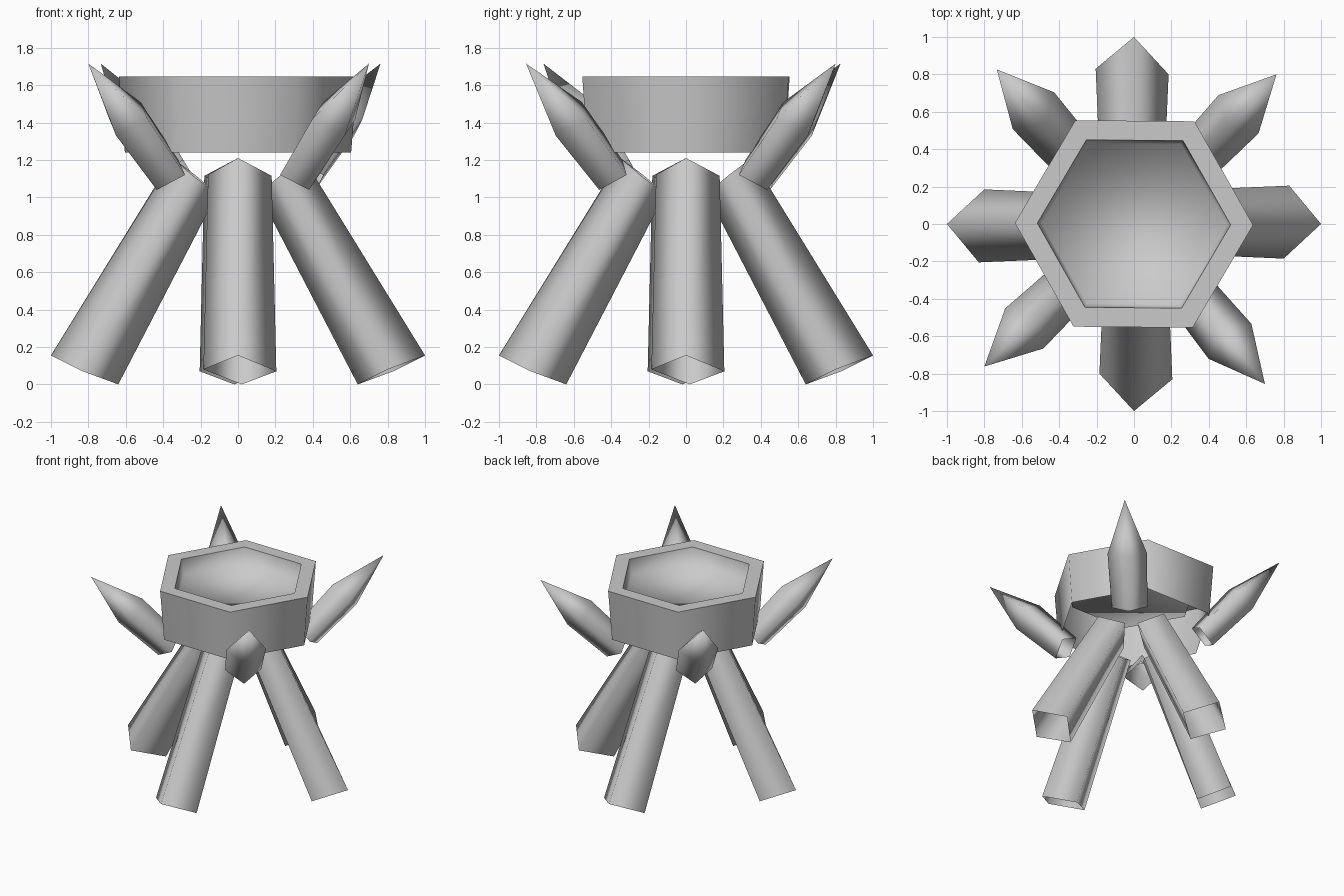
import bpy
import bmesh
import math
from mathutils import Matrix, Vector

cube = bpy.data.objects.get("Cube")
if cube:
    bpy.data.objects.remove(cube, do_unlink=True)

GREY = (0.59, 0.59, 0.59, 1.0)
grey = bpy.data.materials.new("plain_grey")
grey.use_nodes = True
grey.diffuse_color = GREY
grey.node_tree.nodes["Principled BSDF"].inputs["Base Color"].default_value = GREY


def loft(name, rings, angle=0.0, cap=False, sharp=()):
    """Skin a stack of rings, smooth shaded; a one-point ring becomes a tip."""
    bm = bmesh.new()
    turn = Matrix.Rotation(math.radians(angle), 3, "Z")
    loops = [[bm.verts.new(turn @ Vector(p)) for p in ring] for ring in rings]
    for low, high in zip(loops, loops[1:]):
        n = len(low)
        for i in range(n):
            j = (i + 1) % n
            if len(high) == 1:
                bm.faces.new((low[i], low[j], high[0]))
            else:
                bm.faces.new((low[i], low[j], high[j], high[i]))
    if cap:
        bm.faces.new(loops[-1])
    for f in bm.faces:
        f.smooth = True
    for k in sharp:
        for a, b in zip(loops[k], loops[k][1:] + loops[k][:1]):
            bm.edges.get((a, b)).smooth = False
    mesh = bpy.data.meshes.new(name)
    bm.to_mesh(mesh)
    bm.free()
    mesh.materials.append(grey)
    obj = bpy.data.objects.new(name, mesh)
    bpy.context.collection.objects.link(obj)
    return obj


def hexagon(radius, z):
    steps = [math.radians(60 * i) for i in range(6)]
    return [(radius * math.cos(a), radius * math.sin(a), z) for a in steps]


def diamond(r, z, out, side):
    """Four-cornered ring around a spike that leans outward at 45 degrees."""
    return [(r + out, 0, z - out), (r, side, z), (r - out, 0, z + out), (r, -side, z)]


# Hexagonal dish: flared wall, flat rim, shallow recess, open underneath
loft("hexagonal_dish",
     [hexagon(0.605, 1.24), hexagon(0.637, 1.645),
      hexagon(0.517, 1.645), hexagon(0.495, 1.52)],
     angle=-0.5, cap=True, sharp=(1, 2))

# Four splayed legs: open square tubes, slightly narrower at the top
foot = [(1.0, 0, 0.155), (0.83, 0.205, 0.07), (0.64, 0.02, 0), (0.8, -0.185, 0.08)]
leg_top = [(0.35, 0, 1.21), (0.24, 0.18, 1.115), (0.11, 0.01, 1.02), (0.23, -0.16, 1.12)]
for side, angle in (("left", 0), ("back", 90), ("right", 180), ("front", 270)):
    loft(side + "_leg", [foot, leg_top], angle)

# Four diagonal spikes: open square tubes drawn to a point
spike = [diamond(0.52, 1.12, 0.08, 0.135),
         diamond(0.81, 1.42, 0.09, 0.148),
         [(1.105, 0, 1.715)]]
for side, angle in (("back_left", 46.4), ("back_right", 131.6),
                    ("front_right", 223.6), ("front_left", 309.3)):
    loft(side + "_spike", spike, angle)
